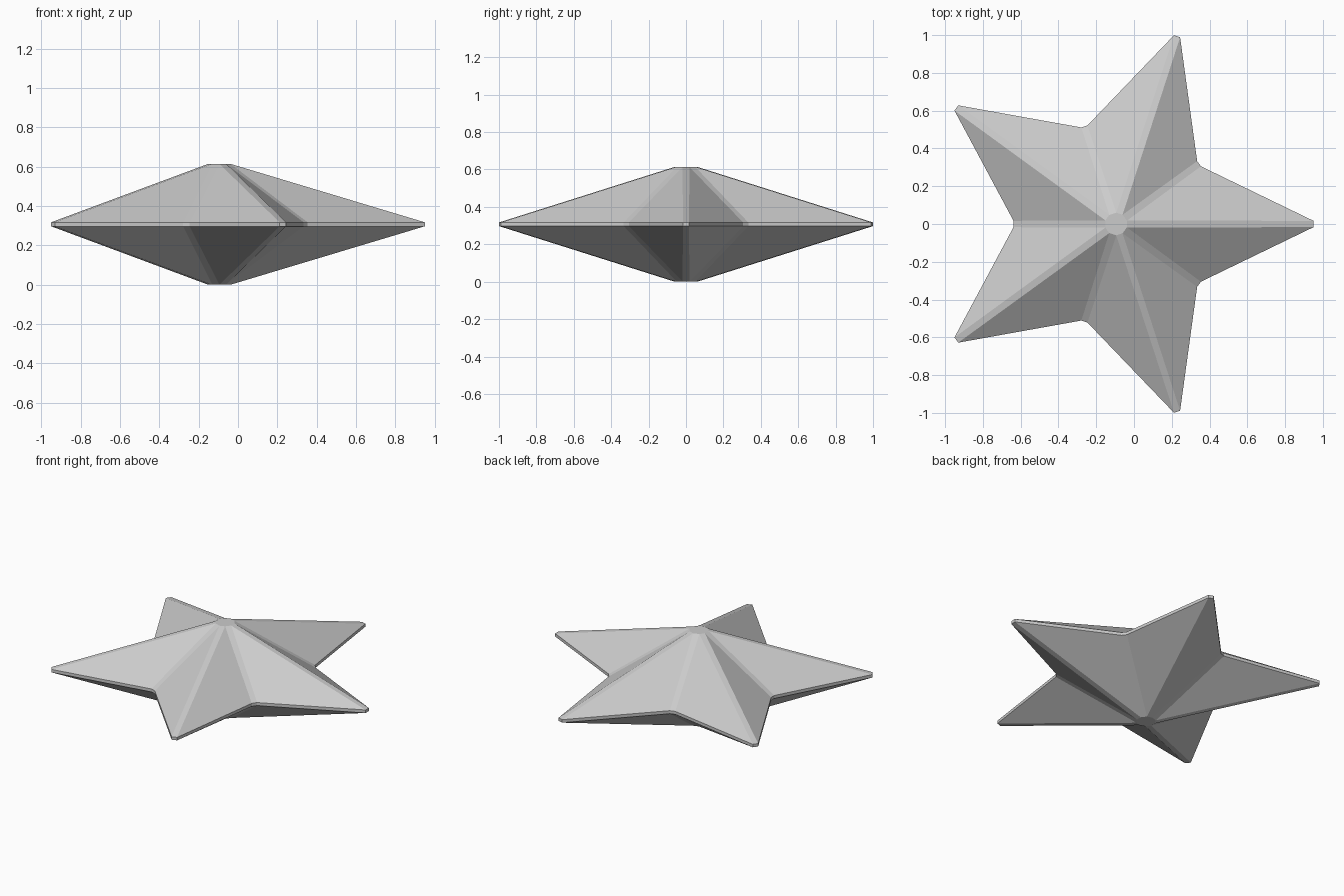
import bpy, bmesh
from math import radians
from mathutils import Vector, Matrix

if "Cube" in bpy.data.objects:
    bpy.data.objects.remove(bpy.data.objects["Cube"])

CX = -0.095                 # star axis
MID, HALF = 0.307, 0.307    # mid height, half thickness
BAND = 0.01                 # half height of the rim band
TIP_R, NOTCH_R, STRIP = 1.045, 0.543, 0.017
CAP_R, CAP_ANGLE = 0.06, 17.2

bm = bmesh.new()


def vert(r, side, angle, z):
    p = Matrix.Rotation(radians(angle), 3, 'Z') @ Vector((r, side, 0))
    return bm.verts.new((p.x + CX, p.y, MID + z))


def half(sign):
    """One side of the star: its cap ring and rim ring of points."""
    cap, rim = [], []
    for k in range(5):
        a = 72 * k
        cap += [vert(CAP_R, 0, a + CAP_ANGLE, sign * HALF),
                vert(CAP_R, 0, a + 72 - CAP_ANGLE, sign * HALF)]
        rim += [vert(TIP_R, -STRIP, a, sign * BAND),
                vert(TIP_R, STRIP, a, sign * BAND),
                vert(NOTCH_R, -STRIP, a + 36, sign * BAND),
                vert(NOTCH_R, STRIP, a + 36, sign * BAND)]
    bm.faces.new(cap)
    for i in range(10):
        # bevelled ridge or valley strip, then the flat facet beside it
        bm.faces.new((cap[i - 1], rim[2 * i], rim[2 * i + 1], cap[i]))
        bm.faces.new((cap[i], rim[2 * i + 1], rim[(2 * i + 2) % 20]))
    return rim


# Upper and lower halves joined by a thin rim band
top, bottom = half(1), half(-1)
for i in range(20):
    bm.faces.new((top[i - 1], bottom[i - 1], bottom[i], top[i]))

bmesh.ops.recalc_face_normals(bm, faces=bm.faces)
mesh = bpy.data.meshes.new("star_body")
bm.to_mesh(mesh)
bm.free()
star = bpy.data.objects.new("star_body", mesh)
bpy.context.collection.objects.link(star)
